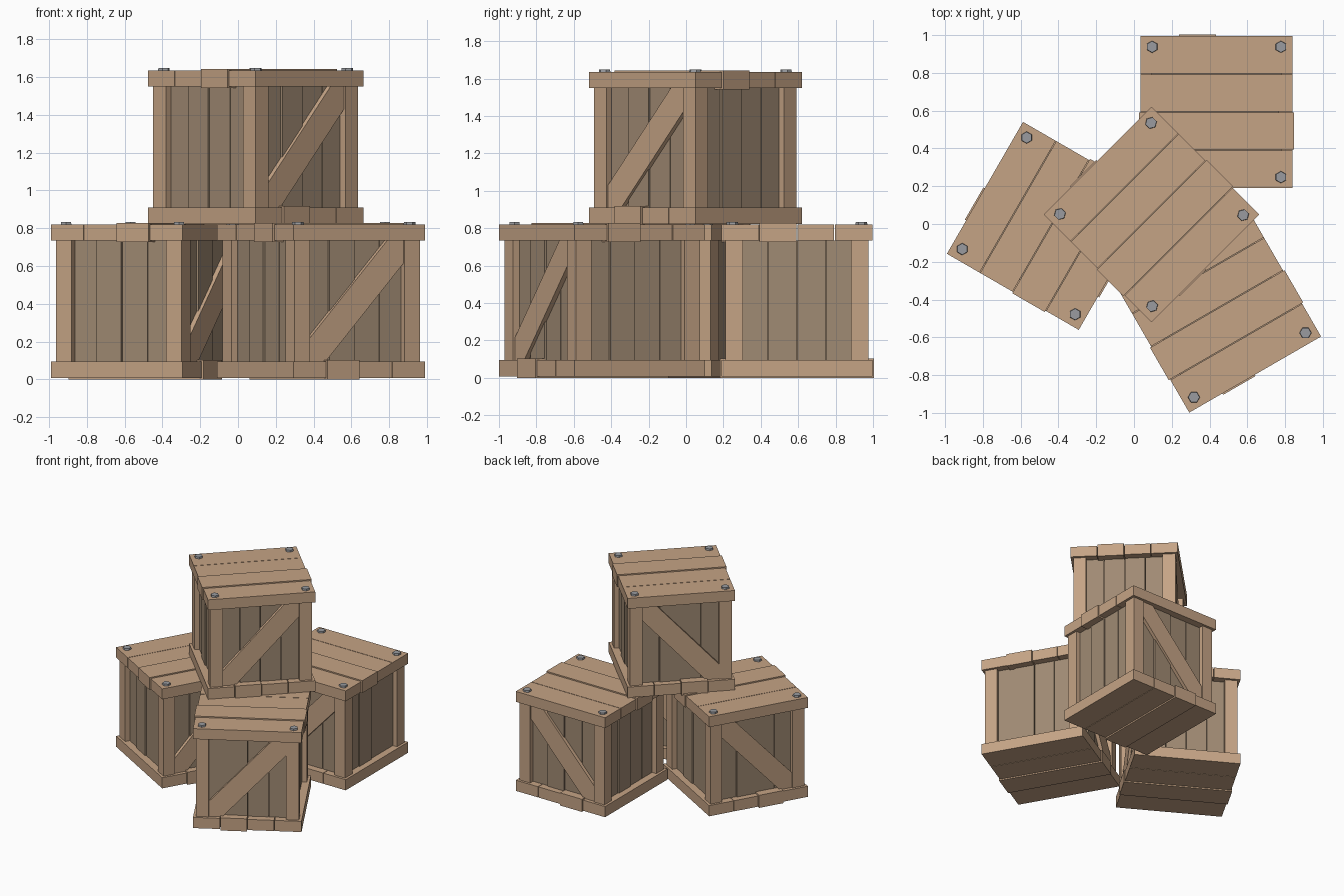
import bpy
import bmesh
from math import radians, pi
from mathutils import Matrix, Vector

old = bpy.data.objects.get("Cube")
if old:
    bpy.data.objects.remove(old, do_unlink=True)


def make_material(name, rgb):
    mat = bpy.data.materials.new(name)
    mat.use_nodes = True
    mat.diffuse_color = (*rgb, 1)
    mat.node_tree.nodes["Principled BSDF"].inputs["Base Color"].default_value = (*rgb, 1)
    return mat


LIGHT_WOOD = make_material("light wood", (0.56, 0.37, 0.235))
DARK_WOOD = make_material("dark wood", (0.352, 0.256, 0.172))
STEEL = make_material("bolt steel", (0.32, 0.33, 0.35))

HALF = 0.403        # half width of the lid and base
POST = 0.095        # post thickness
POST_OUT = 0.383    # outer face of the posts
LOW, HIGH = 0.095, 0.735
GAP = 0.004


def box(bm, lo, hi, turn=Matrix()):
    """Add a box between two corners, turned about the origin."""
    lo, hi = Vector(lo), Vector(hi)
    size = Matrix.Diagonal((*(hi - lo), 1))
    bmesh.ops.create_cube(bm, size=1, matrix=turn @ Matrix.Translation((lo + hi) / 2) @ size)


def finish(bm, name, mat, place):
    bmesh.ops.recalc_face_normals(bm, faces=bm.faces)
    mesh = bpy.data.meshes.new(name)
    bm.to_mesh(mesh)
    bm.free()
    mesh.materials.append(mat)
    obj = bpy.data.objects.new(name, mesh)
    obj.matrix_world = place
    bpy.context.collection.objects.link(obj)


def planks(bm, bottom, top, turn=Matrix()):
    """Four planks along x; the second from -y is thicker and longer."""
    width = 2 * HALF / 4
    for i in range(4):
        y = -HALF + i * width
        thick = 0.008 if i == 1 else 0
        box(bm, (-HALF - thick, y + GAP / 2 * (i > 0), bottom - thick),
            (HALF + thick, y + width - GAP / 2 * (i < 3), top + thick), turn)


def brace(bm, side):
    """Diagonal board with its ends cut to fit the frame corners."""
    u = POST_OUT - POST
    outline = [(-u, LOW), (-u + 0.1, LOW), (u, HIGH - 0.12),
               (u, HIGH), (u - 0.1, HIGH), (-u, LOW + 0.12)]
    face = bm.faces.new([bm.verts.new((x, side * 0.33, z)) for x, z in outline])
    out = bmesh.ops.extrude_face_region(bm, geom=[face])
    moved = [v for v in out["geom"] if isinstance(v, bmesh.types.BMVert)]
    bmesh.ops.translate(bm, verts=moved, vec=(0, side * 0.043, 0))


def crate(label, x, y, z, angle):
    place = Matrix.Translation((x, y, z)) @ Matrix.Rotation(radians(angle), 4, "Z")

    # Lid planks run along x, base planks along y
    bm = bmesh.new()
    planks(bm, HIGH, 0.82)
    finish(bm, label + "_lid", LIGHT_WOOD, place)
    bm = bmesh.new()
    planks(bm, 0.008, LOW, Matrix.Rotation(pi / 2, 4, "Z") @ Matrix.Diagonal((1, -1, 1, 1))
           @ Matrix.Diagonal((1, -1, 1, 1)) @ Matrix.Rotation(pi, 4, "Z"))
    finish(bm, label + "_base", LIGHT_WOOD, place)

    # Corner posts
    bm = bmesh.new()
    for k in range(4):
        box(bm, (POST_OUT - POST, POST_OUT - POST, LOW), (POST_OUT, POST_OUT, HIGH),
            Matrix.Rotation(k * pi / 2, 4, "Z"))
    finish(bm, label + "_posts", LIGHT_WOOD, place)

    # Upright slats on all four walls over a closed core
    bm = bmesh.new()
    box(bm, (-0.33, -0.33, LOW), (0.33, 0.33, HIGH))
    width = 0.155
    for k in range(4):
        turn = Matrix.Rotation(k * pi / 2, 4, "Z")
        for i in range(4):
            left = (i - 2) * width
            out = 0.354 if i == 1 else 0.345
            box(bm, (0.32, left + GAP / 2, LOW), (out, left + width - GAP / 2, HIGH), turn)
    finish(bm, label + "_slats", DARK_WOOD, place)

    # Diagonal braces, front and back
    bm = bmesh.new()
    for side in (-1, 1):
        brace(bm, side)
    finish(bm, label + "_braces", LIGHT_WOOD, place)

    # Hexagonal bolts on the lid corners
    bm = bmesh.new()
    for sx in (-1, 1):
        for sy in (-1, 1):
            bmesh.ops.create_cone(
                bm, cap_ends=True, segments=6, radius1=0.033, radius2=0.03, depth=0.022,
                matrix=Matrix.Translation((sx * 0.341, sy * 0.345, 0.823)))
    finish(bm, label + "_bolts", STEEL, place)


crate("back_crate", 0.437, 0.593, 0, 0)
crate("side_crate", -0.44, -0.01, 0, 60)
crate("front_crate", 0.44, -0.448, 0, 30)
crate("top_crate", 0.093, 0.05, 0.815, 45)
